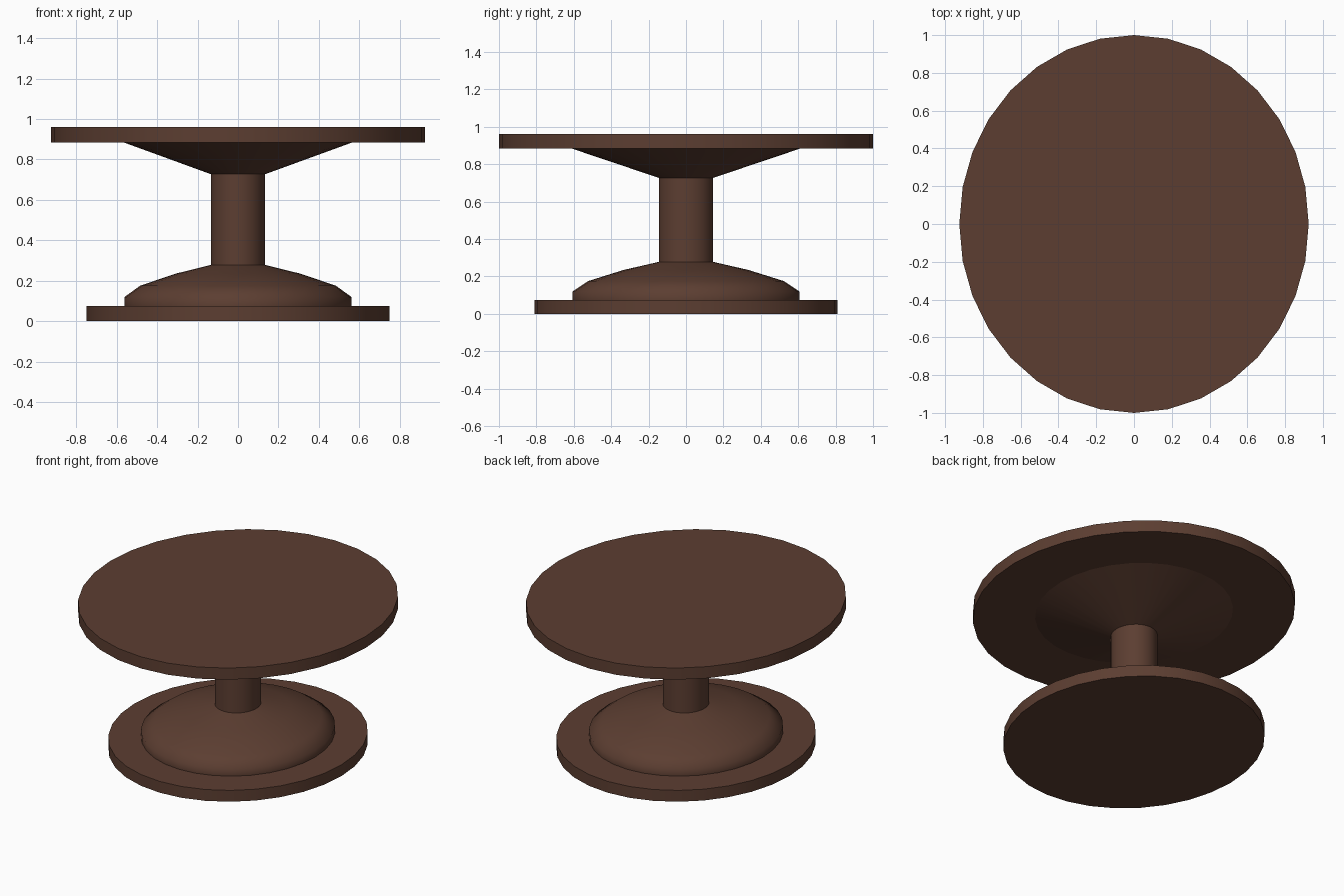
import bpy, bmesh, math

if "Cube" in bpy.data.objects:
    bpy.data.objects.remove(bpy.data.objects["Cube"])

SIDES = 32
SQUASH = 0.925   # x radius relative to y radius (oval plan)

wood = bpy.data.materials.new("dark_brown_wood")
wood.diffuse_color = (0.107, 0.048, 0.031, 1.0)
wood.use_nodes = True
wood.node_tree.nodes["Principled BSDF"].inputs["Base Color"].default_value = wood.diffuse_color


def lathe(name, profile, caps=False, angle=30):
    """Spin a (y radius, z) profile, listed bottom to top, into an oval part."""
    bm = bmesh.new()
    rings = []
    for r, z in profile:
        rings.append([bm.verts.new((r * SQUASH * math.cos(2 * math.pi * i / SIDES),
                                    r * math.sin(2 * math.pi * i / SIDES), z))
                      for i in range(SIDES)])
    for a, b in zip(rings, rings[1:]):
        for i in range(SIDES):
            j = (i + 1) % SIDES
            bm.faces.new((a[i], a[j], b[j], b[i]))
    if caps:
        bm.faces.new(rings[0][::-1])
        bm.faces.new(rings[-1])
    mesh = bpy.data.meshes.new(name)
    bm.to_mesh(mesh)
    bm.free()
    mesh.materials.append(wood)
    obj = bpy.data.objects.new(name, mesh)
    bpy.context.collection.objects.link(obj)
    bpy.ops.object.select_all(action='DESELECT')
    obj.select_set(True)
    bpy.context.view_layer.objects.active = obj
    bpy.ops.object.shade_smooth_by_angle(angle=math.radians(angle))
    return obj


# Floor plate
lathe("base_plate", [(0.811, 0.0), (0.811, 0.074)], caps=True)
# Domed foot, smooth over its rounded shoulder
lathe("base_dome", [(0.606, 0.074), (0.606, 0.12), (0.524, 0.175),
                    (0.333, 0.235), (0.145, 0.278)], angle=65)
# Central column
lathe("column", [(0.145, 0.278), (0.145, 0.727)])
# Flared support under the top
lathe("top_support", [(0.145, 0.727), (0.614, 0.885)])
# Table top
lathe("table_top", [(1.0, 0.885), (1.0, 0.961)], caps=True)
